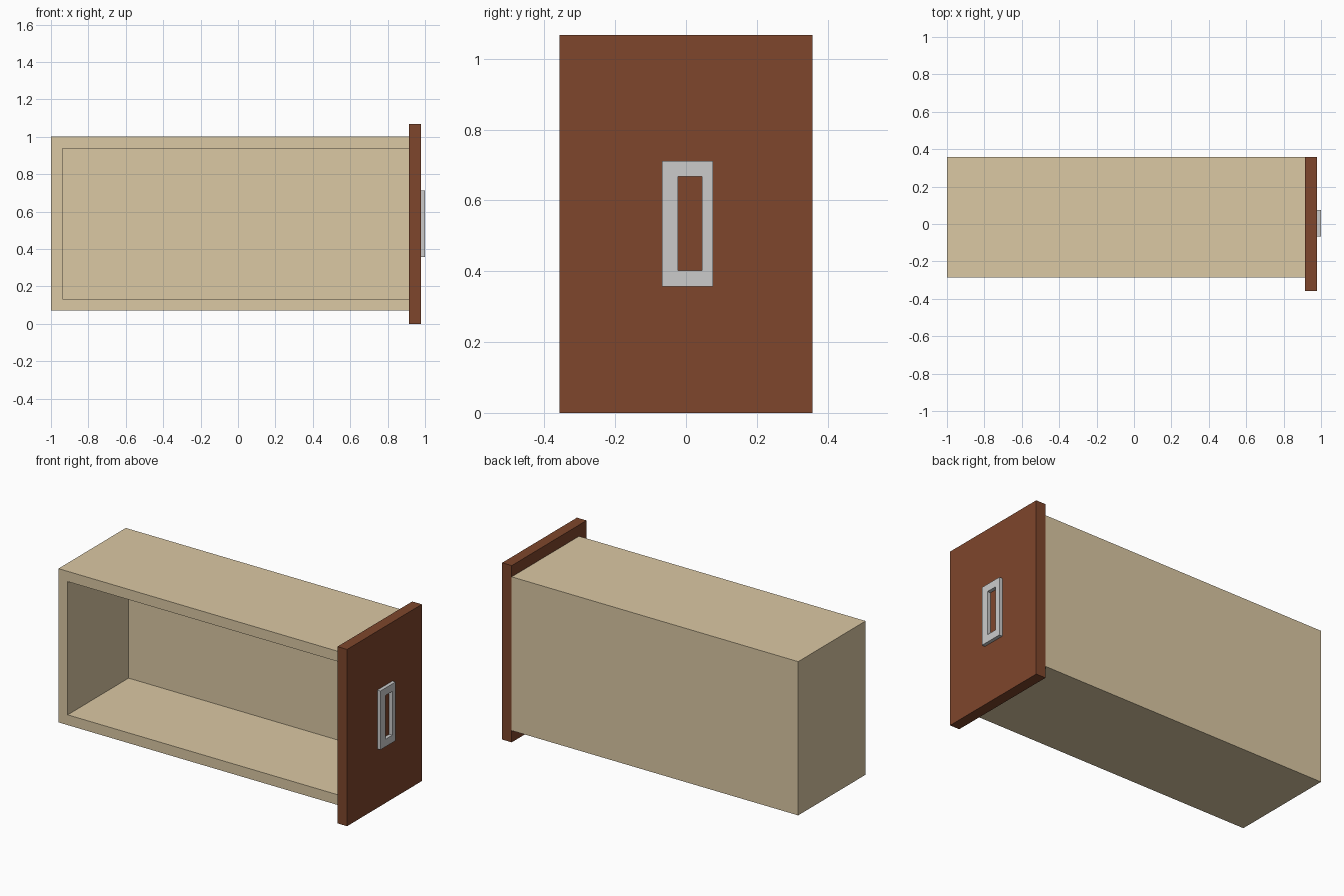
import bpy
import bmesh
from mathutils import Vector

if "Cube" in bpy.data.objects:
    bpy.data.objects.remove(bpy.data.objects["Cube"])


def material(name, color):
    mat = bpy.data.materials.new(name)
    mat.diffuse_color = (*color, 1)
    mat.use_nodes = True
    mat.node_tree.nodes["Principled BSDF"].inputs["Base Color"].default_value = mat.diffuse_color
    return mat


def box(name, lo, hi, mat=None):
    """Axis-aligned box between two opposite corners."""
    lo, hi = Vector(lo), Vector(hi)
    bm = bmesh.new()
    bmesh.ops.create_cube(bm, size=1)
    bmesh.ops.scale(bm, vec=hi - lo, verts=bm.verts)
    bmesh.ops.translate(bm, vec=(lo + hi) / 2, verts=bm.verts)
    mesh = bpy.data.meshes.new(name)
    bm.to_mesh(mesh)
    bm.free()
    obj = bpy.data.objects.new(name, mesh)
    bpy.context.collection.objects.link(obj)
    if mat:
        mesh.materials.append(mat)
    return obj


def carve(obj, lo, hi):
    """Cut a box out of an object and discard the cutter."""
    cutter = box("cutter", lo, hi)
    cutter.hide_render = True
    mod = obj.modifiers.new("carve", 'BOOLEAN')
    mod.operation = 'DIFFERENCE'
    mod.solver = 'EXACT'
    mod.object = cutter
    bpy.context.view_layer.objects.active = obj
    bpy.ops.object.modifier_apply(modifier=mod.name)
    bpy.data.objects.remove(cutter)


pale_wood = material("pale_wood", (0.71, 0.58, 0.37))
dark_wood = material("dark_wood", (0.21, 0.061, 0.025))

# Drawer box: open at -y and at the end covered by the face panel
wall = 0.062
lo, hi = (-1, -0.286, 0.071), (0.915, 0.357, 1.0)
drawer = box("drawer_box", lo, hi, pale_wood)
carve(drawer, (lo[0] + wall, lo[1] - 0.2, lo[2] + wall),
      (hi[0] + 0.2, hi[1] - wall, hi[2] - wall))

# Face panel, overhanging the box
box("face_panel", (0.915, -0.357, 0), (0.979, 0.357, 1.068), dark_wood)

# Rectangular ring handle
handle = box("handle", (0.979, -0.068, 0.357), (1.0, 0.076, 0.712))
carve(handle, (0.9, -0.022, 0.402), (1.1, 0.045, 0.667))
